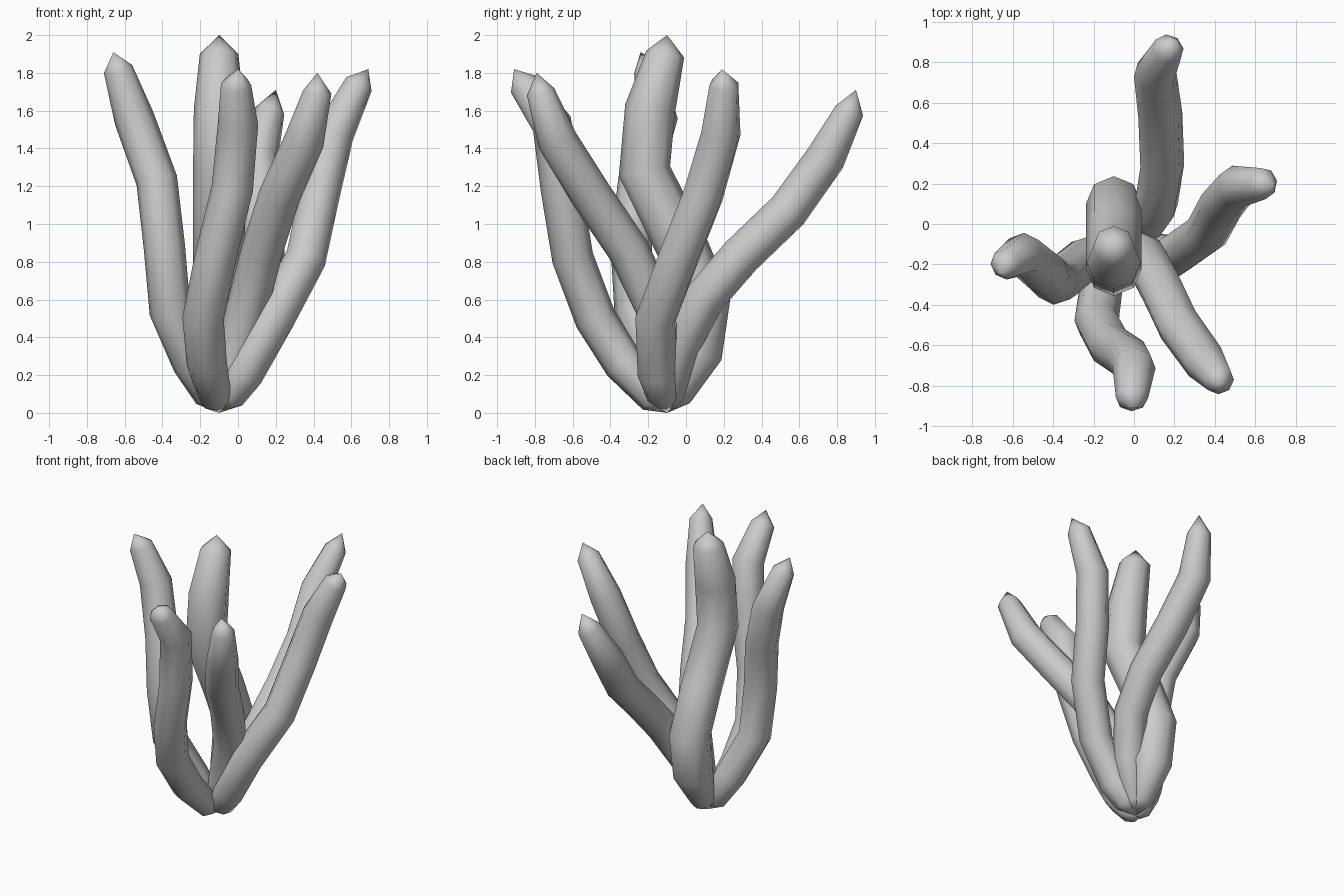
import bpy, bmesh, math
from mathutils import Vector

if "Cube" in bpy.data.objects:
    bpy.data.objects.remove(bpy.data.objects["Cube"])

SIDES = 8
BASE = Vector((-0.1, -0.1, 0.0))


def stalk(name, path, radius, tip_radius):
    """Tube from the shared root point through the path, pointed at both ends."""
    first = BASE + (Vector(path[0]) - BASE).normalized() * 0.1
    pts = [BASE, first] + [Vector(p) for p in path]
    n = len(pts)
    radii = [0.085, radius * 0.97] + [radius] * (n - 6) + [radius * 0.97, tip_radius]
    radii = radii[:1] + radii[1:][-(n - 3):]

    bm = bmesh.new()
    root = bm.verts.new(pts[0])
    tip = bm.verts.new(pts[-1])
    rings = []
    side = Vector((1, 0, 0))
    for i in range(1, n - 1):
        t = ((pts[i + 1] - pts[i]).normalized() + (pts[i] - pts[i - 1]).normalized()).normalized()
        side = (side - t * side.dot(t)).normalized()
        other = t.cross(side)
        ring = []
        for k in range(SIDES):
            a = 2 * math.pi * k / SIDES
            ring.append(bm.verts.new(pts[i] + radii[i - 1] * (math.cos(a) * side + math.sin(a) * other)))
        rings.append(ring)
    for k in range(SIDES):
        j = (k + 1) % SIDES
        bm.faces.new((root, rings[0][j], rings[0][k]))
        bm.faces.new((tip, rings[-1][k], rings[-1][j]))
        for a, b in zip(rings, rings[1:]):
            bm.faces.new((a[k], a[j], b[j], b[k]))
    bmesh.ops.recalc_face_normals(bm, faces=bm.faces)
    for f in bm.faces:
        f.smooth = True
    # crisp edges only at the pointed ends
    for e in bm.edges:
        if len(e.link_faces) == 2 and e.calc_face_angle() > math.radians(50):
            e.smooth = False
    me = bpy.data.meshes.new(name)
    bm.to_mesh(me)
    bm.free()
    ob = bpy.data.objects.new(name, me)
    bpy.context.collection.objects.link(ob)


# Thick upright stalk in the middle
stalk("centre_stalk", [(-0.1, 0.06, 0.32), (-0.1, 0.1, 0.6), (-0.1, -0.03, 0.9),
      (-0.1, -0.22, 1.28), (-0.1, -0.19, 1.61), (-0.1, -0.11, 1.9), (-0.1, -0.1, 2.0)], 0.138, 0.102)

# Thinner stalks fanning out around it
stalk("back_stalk", [(0.02, -0.03, 0.36), (0.11, 0.1, 0.61), (0.14, 0.29, 0.83),
      (0.13, 0.54, 1.07), (0.105, 0.74, 1.35), (0.17, 0.865, 1.6), (0.2, 0.9, 1.71)], 0.11, 0.078)
stalk("right_stalk", [(0.03, -0.15, 0.21), (0.19, -0.16, 0.5), (0.36, -0.04, 0.82),
      (0.43, 0.09, 1.15), (0.51, 0.185, 1.48), (0.64, 0.2, 1.74), (0.69, 0.19, 1.82)], 0.11, 0.078)
stalk("left_stalk", [(-0.24, -0.17, 0.26), (-0.36, -0.27, 0.54), (-0.39, -0.29, 0.88),
      (-0.43, -0.25, 1.23), (-0.55, -0.15, 1.56), (-0.635, -0.2, 1.82), (-0.66, -0.24, 1.91)], 0.11, 0.078)
stalk("front_stalk", [(-0.165, -0.33, 0.26), (-0.185, -0.48, 0.5), (-0.12, -0.6, 0.82),
      (-0.03, -0.66, 1.19), (0.0, -0.71, 1.53), (-0.01, -0.86, 1.74), (0.0, -0.91, 1.82)], 0.11, 0.08)
stalk("front_right_stalk", [(-0.03, -0.11, 0.27), (0.05, -0.16, 0.56), (0.13, -0.31, 0.87),
      (0.22, -0.5, 1.15), (0.35, -0.68, 1.44), (0.42, -0.77, 1.7), (0.42, -0.79, 1.8)], 0.11, 0.075)
